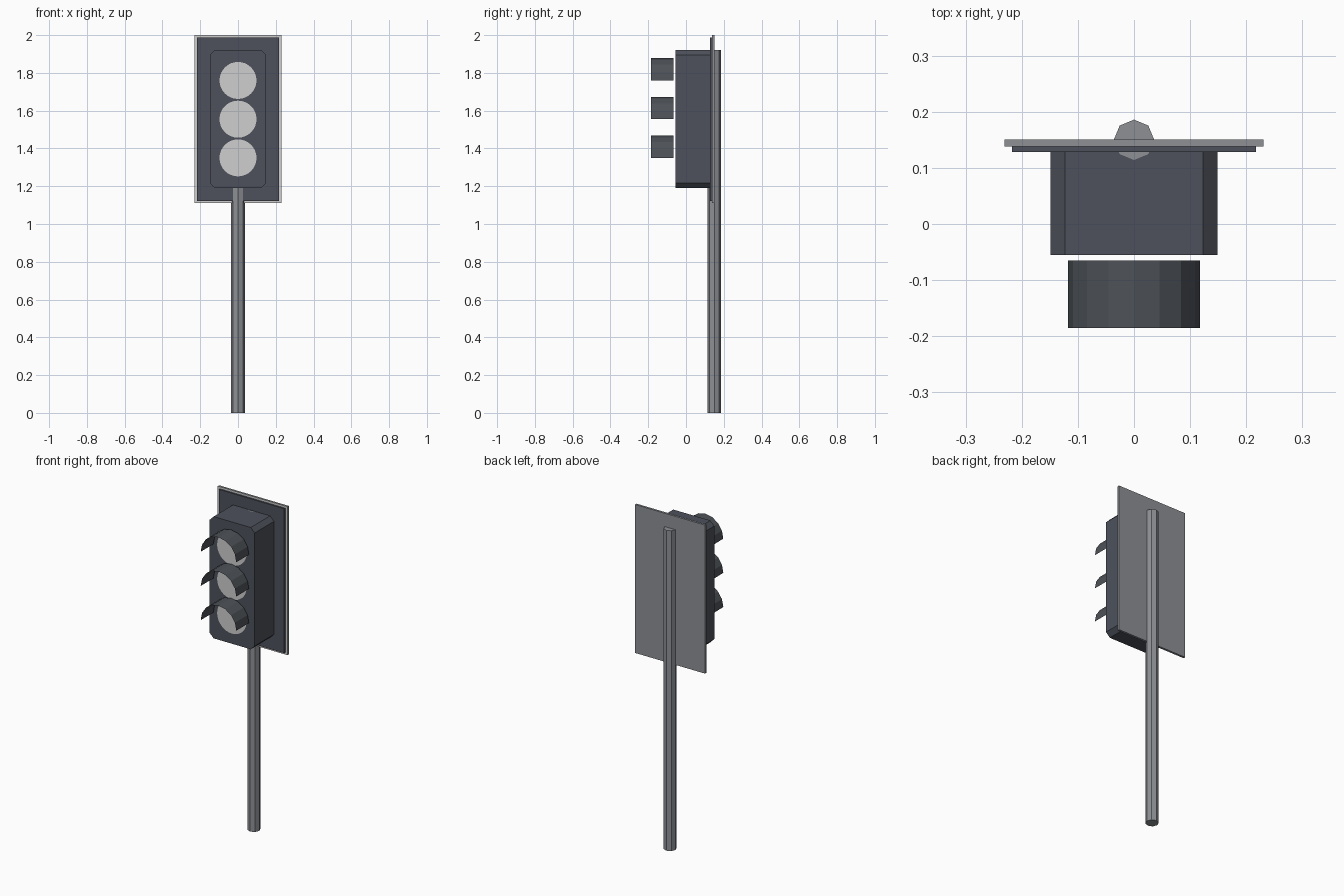
import bpy
import bmesh
from math import sin, cos, pi

cube = bpy.data.objects.get("Cube")
if cube:
    bpy.data.objects.remove(cube, do_unlink=True)


def material(name, r, g, b):
    m = bpy.data.materials.new(name)
    m.use_nodes = True
    m.diffuse_color = (r, g, b, 1)
    bsdf = m.node_tree.nodes["Principled BSDF"]
    bsdf.inputs["Base Color"].default_value = (r, g, b, 1)
    bsdf.inputs["Roughness"].default_value = 0.8
    return m


CHARCOAL = material("charcoal", 0.075, 0.083, 0.105)
VISOR = material("visor grey", 0.075, 0.083, 0.095)
STEEL = material("steel grey", 0.27, 0.28, 0.30)
PALE = material("pale lens", 0.62, 0.62, 0.62)


def finish(name, bm, *mats):
    mesh = bpy.data.meshes.new(name)
    bm.normal_update()
    bm.to_mesh(mesh)
    bm.free()
    for m in mats:
        mesh.materials.append(m)
    obj = bpy.data.objects.new(name, mesh)
    bpy.context.collection.objects.link(obj)
    return obj


def slab(name, half_x, z0, z1, y0, y1, chamfer, *mats):
    """Upright rectangle, optionally with cut corners, extruded from y0 back to y1."""
    c = chamfer
    if c:
        outline = [(-half_x + c, z0), (half_x - c, z0), (half_x, z0 + c), (half_x, z1 - c),
                   (half_x - c, z1), (-half_x + c, z1), (-half_x, z1 - c), (-half_x, z0 + c)]
    else:
        outline = [(-half_x, z0), (half_x, z0), (half_x, z1), (-half_x, z1)]
    bm = bmesh.new()
    front = [bm.verts.new((x, y0, z)) for x, z in outline]
    back = [bm.verts.new((x, y1, z)) for x, z in outline]
    bm.faces.new(front)
    bm.faces.new(back[::-1])
    n = len(outline)
    for i in range(n):
        j = (i + 1) % n
        bm.faces.new((front[j], front[i], back[i], back[j]))
    bm.normal_update()
    # A second material, if given, goes on the front face
    if len(mats) > 1:
        for f in bm.faces:
            f.material_index = 1 if f.normal.y < -0.9 else 0
    return finish(name, bm, *mats)


# Octagonal pole
bpy.ops.mesh.primitive_cylinder_add(vertices=8, radius=0.036, depth=1.92, location=(0, 0.15, 0.96))
pole = bpy.context.object
pole.name = "pole"
pole.data.materials.append(STEEL)

# Backing board with its pale border, and the dark face in front of it
slab("back_board", 0.231, 1.11, 2.0, 0.138, 0.151, 0, STEEL, PALE)
slab("board_face", 0.217, 1.122, 1.988, 0.128, 0.138, 0, CHARCOAL)

# Signal housing
slab("signal_housing", 0.149, 1.19, 1.92, -0.055, 0.128, 0.026, CHARCOAL)

# Lenses and their open half-round visors
for label, z in (("top", 1.76), ("middle", 1.555), ("bottom", 1.35)):
    bm = bmesh.new()
    sides = 32
    bm.faces.new([bm.verts.new((0.098 * cos(2 * pi * i / sides), -0.058,
                                z + 0.098 * sin(2 * pi * i / sides))) for i in range(sides)])
    finish(label + "_lens", bm, PALE)

    bm = bmesh.new()
    rows = []
    for i in range(9):
        x, h = 0.118 * cos(pi * i / 8), 0.118 * sin(pi * i / 8)
        rows.append([bm.verts.new((x, y, z + h)) for y in (-0.185, -0.065)])
    for a, b in zip(rows, rows[1:]):
        bm.faces.new((a[0], a[1], b[1], b[0]))
    finish(label + "_visor", bm, VISOR)
